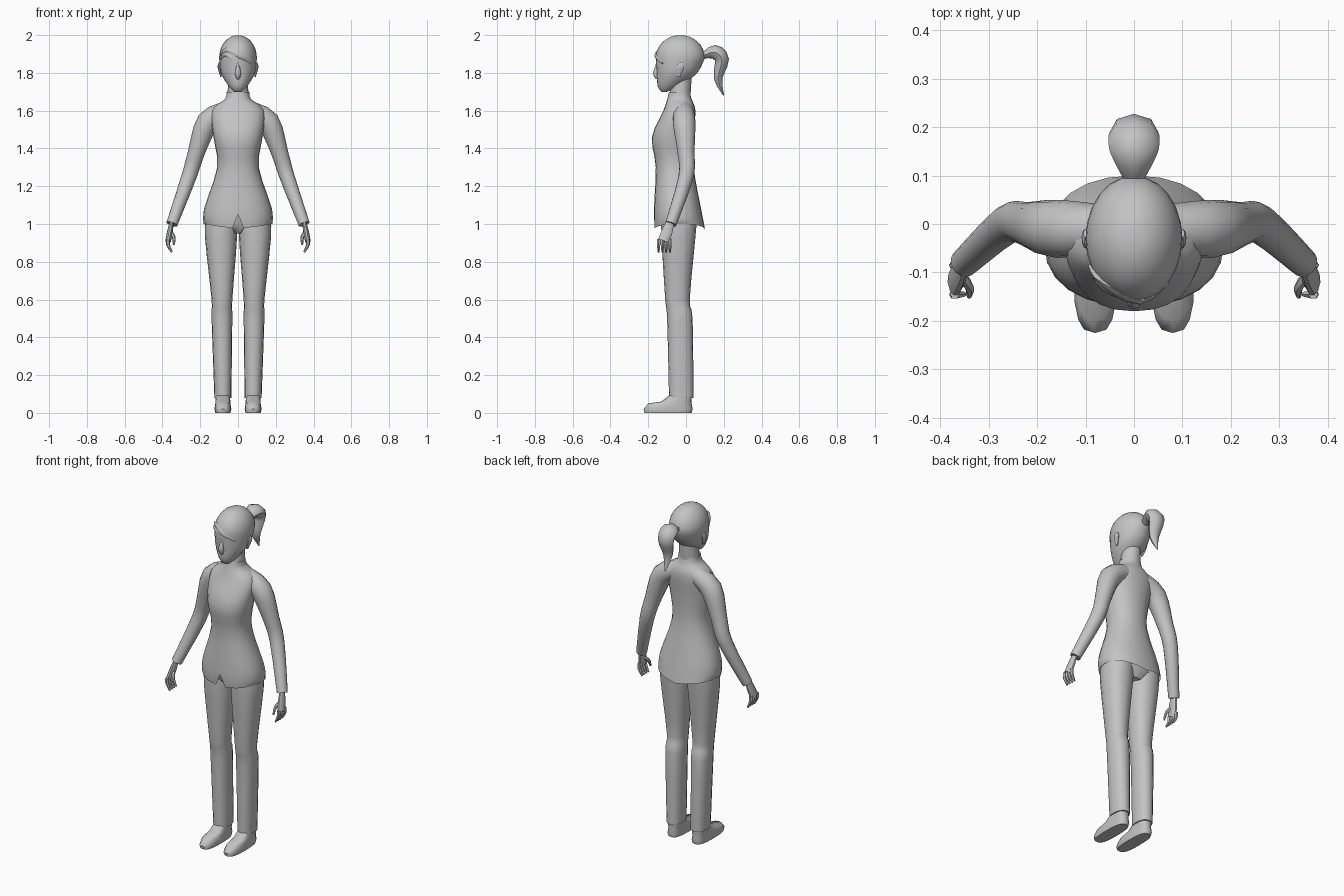
import bpy, bmesh, math
from mathutils import Vector

cube = bpy.data.objects.get("Cube")
if cube:
    bpy.data.objects.remove(cube, do_unlink=True)

grey = bpy.data.materials.new("plain grey")
grey.use_nodes = True
colour = (.55, .55, .55, 1)
grey.diffuse_color = colour
grey.node_tree.nodes["Principled BSDF"].inputs["Base Color"].default_value = colour


def smooth(rows, steps=3):
    """Fill in a smooth curve through the given rows."""
    padded = [Vector(row) for row in [rows[0], *rows, rows[-1]]]
    result = []
    for a, b, c, d in zip(padded, padded[1:], padded[2:], padded[3:]):
        start, end = (c - a) / 2, (d - b) / 2
        for step in range(steps):
            t = step / steps
            rise = t * t * (3 - 2 * t)
            result.append(b + (c - b) * rise
                          + start * t * (1 - t) ** 2 - end * t * t * (1 - t))
    return result + [padded[-1]]


def loft(name, rings, mirror=False, capped=True):
    """Skin a list of equal rings into a smooth-shaded mesh."""
    bm = bmesh.new()
    loops = [[bm.verts.new(point) for point in ring] for ring in rings]
    for lower, upper in zip(loops, loops[1:]):
        for i in range(len(lower)):
            bm.faces.new((lower[i - 1], lower[i], upper[i], upper[i - 1]))
    if capped:
        bm.faces.new(loops[0])
        bm.faces.new(loops[-1])
    bmesh.ops.recalc_face_normals(bm, faces=bm.faces)
    mesh = bpy.data.meshes.new(name)
    bm.to_mesh(mesh)
    bm.free()
    mesh.materials.append(grey)
    part = bpy.data.objects.new(name, mesh)
    bpy.context.collection.objects.link(part)
    if mirror:
        part.modifiers.new("Mirror", 'MIRROR').use_mirror_merge = False
    bpy.ops.object.select_all(action='DESELECT')
    part.select_set(True)
    bpy.context.view_layer.objects.active = part
    bpy.ops.object.shade_smooth_by_angle(angle=math.radians(50))


def level(z, front, back, half, x=0, sides=24, square=1):
    """Horizontal oval ring whose first point faces the front."""
    def bend(value):
        return math.copysign(abs(value) ** square, value)

    middle, depth = (front + back) / 2, (back - front) / 2
    angles = [math.tau * i / sides for i in range(sides)]
    return [Vector((x + half * bend(math.sin(a)), middle - depth * bend(math.cos(a)), z))
            for a in angles]


def tube(name, rows, flat=1, across=(0, 1, 0), sides=10, mirror=False):
    """Tapering tube along x, y, z, radius rows, flattened square to 'across'."""
    path = smooth(rows)
    points = [row.to_3d() for row in path]
    rings = []
    for i, point in enumerate(points):
        ahead = points[min(i + 1, len(points) - 1)]
        along = (ahead - points[max(i - 1, 0)]).normalized()
        thin = Vector(across).cross(along).normalized()
        wide = along.cross(thin)
        radius = path[i][3]
        angles = [math.tau * k / sides for k in range(sides)]
        rings.append([point + radius * (thin * flat * math.cos(a) + wide * math.sin(a))
                      for a in angles])
    loft(name, rings, mirror)


# Head: shaped jaw below, half an ellipsoid above
head = [level(*row) for row in smooth([
    (1.7, -.13, -.1, .02), (1.73, -.15, -.03, .05),
    (1.8, -.155, .06, .09), (1.88, -.16, .1, .1)])]
for i in range(1, 8):
    turn = math.pi / 2 * i / 8
    reach = .13 * math.cos(turn)
    head.append(level(1.88 + .12 * math.sin(turn), -.03 - reach, reach - .03,
                      .1 * math.cos(turn)))
loft("head", head)
loft("neck", [level(1.62, -.09, .02, .06), level(1.78, -.08, .03, .05)])
tube("nose", [(0, -.15, 1.85, .005), (0, -.16, 1.8, .015), (0, -.15, 1.77, .01)])
tube("ears", [(.09, -.04, 1.78, .01), (.1, -.03, 1.83, .02), (.1, -.02, 1.85, .01)],
     flat=.4, mirror=True)


# Hair: fringe strands swept over the brow, and a ponytail
def strand(name, points):
    rows = []
    for x, z in points:
        rise = max(0, (z - 1.88) / .12)
        depth = math.sqrt(max(0, 1 - (x / .1) ** 2 - rise ** 2))
        rows.append((x, -.03 - .13 * depth, z, .008))
    rows[0] = (*rows[0][:3], .003)
    rows[-1] = (*rows[-1][:3], .002)
    tube(name, rows, flat=1.8, sides=6)


strand("long_fringe", [(-.09, 1.89), (-.06, 1.92), (.01, 1.89), (.07, 1.85)])
strand("short_fringe", [(-.09, 1.87), (-.06, 1.9), (0, 1.84)])
tube("ponytail", [(0, .09, 1.89, .02), (0, .15, 1.91, .05), (0, .19, 1.87, .05),
                  (0, .17, 1.77, .03), (0, .2, 1.68, .003)],
     flat=.75, across=(1, 0, 0), sides=8)

# Shirt: open at neck and hem, notched at the front
shirt = [level(*row, square=.9) for row in smooth([
    (.98, -.17, .1, .18), (1.08, -.17, .08, .18), (1.3, -.16, .04, .11),
    (1.46, -.18, .04, .13), (1.6, -.12, .05, .14), (1.66, -.1, .03, .07),
    (1.7, -.09, .02, .06)])]
for point in shirt[0]:
    point.z = .97 + abs(point.x) / 6
shirt[0][1].x, shirt[0][-1].x = .03, -.03
for ring in shirt:
    ring[0].z = max(ring[0].z, 1.05)
loft("shirt", shirt, capped=False)
tube("sleeves", [(.06, -.01, 1.6, .05), (.16, -.01, 1.54, .06), (.22, 0, 1.38, .045),
                 (.26, 0, 1.25, .04), (.35, -.08, 1, .03)], sides=16, mirror=True)

# Hands with curled fingers
tube("palms", [(.35, -.08, 1.02, .02), (.36, -.1, .96, .03), (.37, -.12, .91, .03)],
     flat=.5, mirror=True)
for i, finger in enumerate(["index", "middle", "ring", "little"]):
    y = -.145 + .02 * i
    tube(finger + "_fingers",
         [(.37, y, .92, .01), (.37, y, .89, .01), (.35, y, .85, .005)],
         sides=6, mirror=True)
tube("thumbs", [(.36, -.1, .96, .01), (.34, -.13, .93, .01), (.34, -.15, .89, .005)],
     sides=6, mirror=True)

# Trousers
loft("trouser_seat", [level(.95, -.09, .03, .06), level(1, -.13, .06, .16),
                      level(1.1, -.13, .06, .15)])
loft("trouser_legs", [level(*row, sides=16, square=.9) for row in smooth([
    (1.05, -.13, .06, .08, .09), (.93, -.13, .05, .085, .09), (.6, -.11, .02, .055, .085),
    (.5, -.1, .035, .055, .085), (.08, -.09, .04, .045, .08)])], mirror=True)

# Shoes
loft("shoes", [level(*row, x=.08, sides=16, square=.7) for row in [
    (0, -.22, .03, .04), (.02, -.225, .035, .045), (.05, -.2, .03, .04),
    (.06, -.13, .03, .04), (.1, -.08, .03, .035)]], mirror=True)
